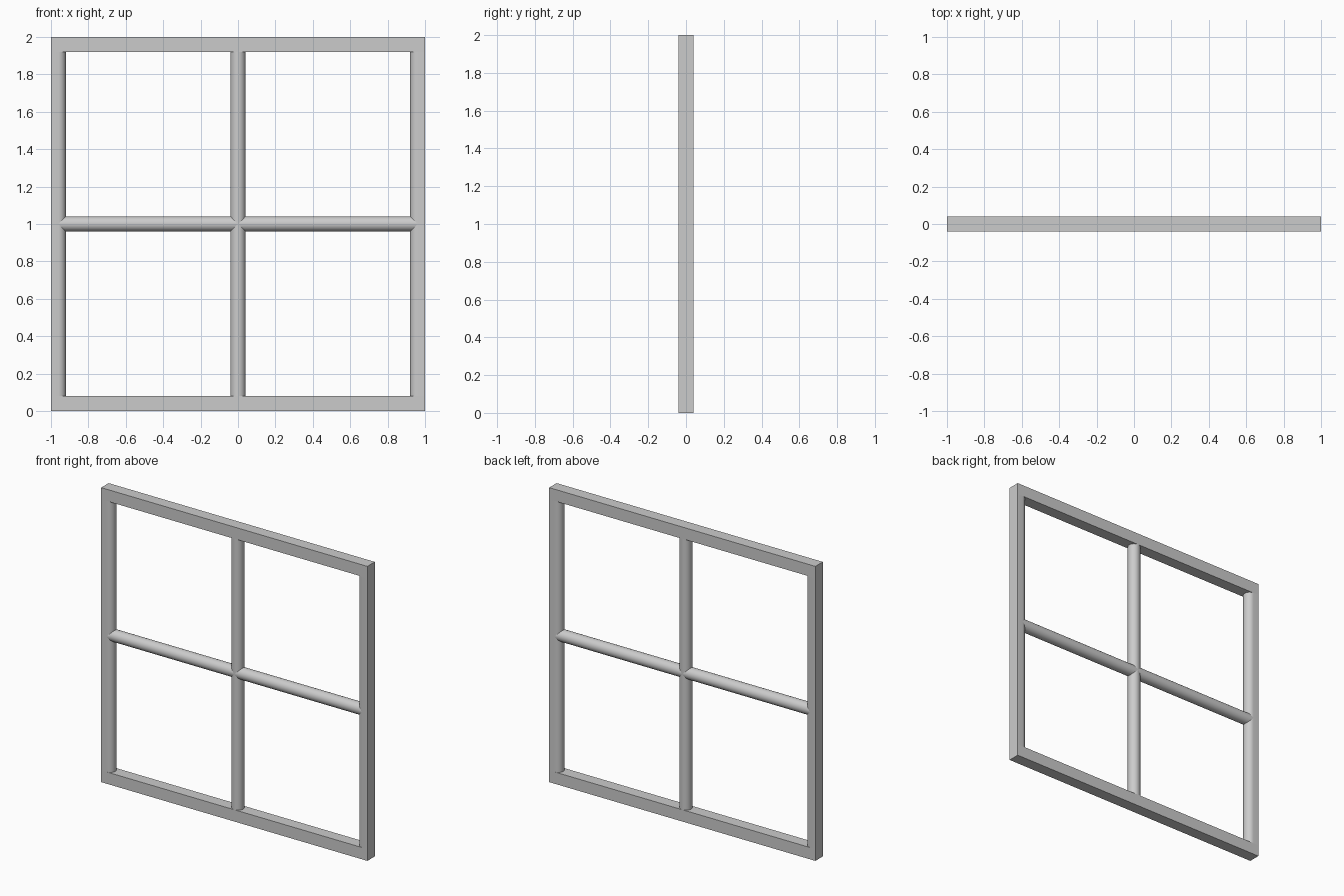
import bpy, bmesh
from math import sin, cos, pi

if "Cube" in bpy.data.objects:
    bpy.data.objects.remove(bpy.data.objects["Cube"])

R = 0.04      # half thickness of every bar
SEG = 32      # sides of a full round bar


def prism(name, profile, place_a, place_b):
    """Extrude a 2D profile between two placements, with capped ends."""
    bm = bmesh.new()
    a = [bm.verts.new(place_a(p)) for p in profile]
    b = [bm.verts.new(place_b(p)) for p in profile]
    n = len(profile)
    for i in range(n):
        j = (i + 1) % n
        bm.faces.new((a[i], a[j], b[j], b[i]))
    bm.faces.new(a[::-1])
    bm.faces.new(b)
    bmesh.ops.recalc_face_normals(bm, faces=bm.faces)
    me = bpy.data.meshes.new(name)
    bm.to_mesh(me)
    bm.free()
    ob = bpy.data.objects.new(name, me)
    bpy.context.collection.objects.link(ob)
    bpy.ops.object.select_all(action='DESELECT')
    ob.select_set(True)
    bpy.context.view_layer.objects.active = ob
    bpy.ops.object.shade_smooth_by_angle(angle=pi / 6)
    return ob


def upright(name, profile, z0, z1):
    return prism(name, profile, lambda p: (p[0], p[1], z0), lambda p: (p[0], p[1], z1))


def level(name, profile, x0, x1, z):
    return prism(name, profile, lambda p: (x0, p[0], z + p[1]), lambda p: (x1, p[0], z + p[1]))


square = [(-R, -R), (R, -R), (R, R), (-R, R)]
circle = [(R * cos(2 * pi * i / SEG), R * sin(2 * pi * i / SEG)) for i in range(SEG)]

# Flat top and bottom rails
level("bottom_rail", square, -1, 1, R)
level("top_rail", square, -1, 1, 2 - R)

# Side stiles: flat outside, half-round towards the panes
for side, name in ((-1, "left_stile"), (1, "right_stile")):
    arc = [(-1 + R + R * cos(t), R * sin(t))
           for t in (-pi / 2 + pi * i / (SEG // 2) for i in range(SEG // 2 + 1))]
    d_shape = arc + [(-1, R), (-1, -R)]
    upright(name, [(-side * x, y) for x, y in d_shape], 2 * R, 2 - 2 * R)

# Round glazing bars crossing in the middle
upright("vertical_bar", circle, 2 * R, 2 - 2 * R)
level("horizontal_bar", circle, -1 + R, 1 - R, 1)
